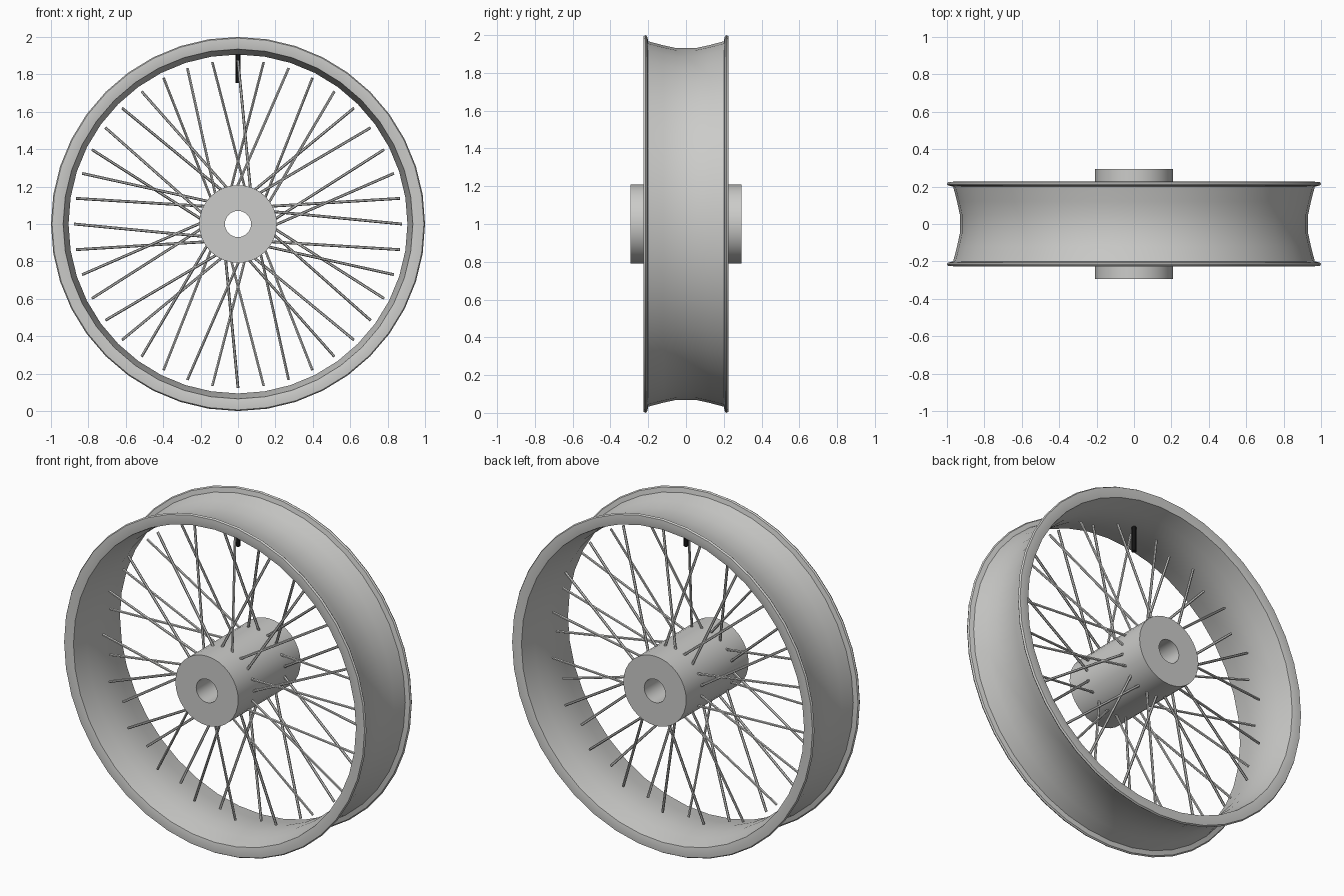
import bpy, bmesh, math
from mathutils import Vector

if "Cube" in bpy.data.objects:
    bpy.data.objects.remove(bpy.data.objects["Cube"])

CENTRE = Vector((0, 0, 1))


def material(name, rgb):
    m = bpy.data.materials.new(name)
    m.diffuse_color = (*rgb, 1)
    m.use_nodes = True
    m.node_tree.nodes["Principled BSDF"].inputs["Base Color"].default_value = m.diffuse_color
    return m


metal = material("light_grey_metal", (0.6, 0.6, 0.585))
rubber = material("black_rubber", (0.012, 0.012, 0.012))


def finish(name, bm, mat, angle=35):
    bmesh.ops.recalc_face_normals(bm, faces=bm.faces)
    mesh = bpy.data.meshes.new(name)
    bm.to_mesh(mesh)
    bm.free()
    ob = bpy.data.objects.new(name, mesh)
    mesh.materials.append(mat)
    bpy.context.collection.objects.link(ob)
    bpy.ops.object.select_all(action='DESELECT')
    ob.select_set(True)
    bpy.context.view_layer.objects.active = ob
    bpy.ops.object.shade_smooth_by_angle(angle=math.radians(angle))
    return ob


def polar(r, a, y):
    return CENTRE + Vector((r * math.cos(a), y, r * math.sin(a)))


def lathe(name, profile, sides, mat):
    """Revolve a closed (y, radius) loop around the wheel axle."""
    bm = bmesh.new()
    rings = [[bm.verts.new(polar(r, math.tau * i / sides, y)) for y, r in profile]
             for i in range(sides)]
    n = len(profile)
    for i in range(sides):
        a, b = rings[i], rings[(i + 1) % sides]
        for j in range(n):
            k = (j + 1) % n
            bm.faces.new((a[j], a[k], b[k], b[j]))
    return finish(name, bm, mat)


def add_rod(bm, p, q, radius, sides):
    d = q - p
    mat = d.to_track_quat('Z', 'Y').to_matrix().to_4x4()
    mat.translation = (p + q) / 2
    bmesh.ops.create_cone(bm, cap_ends=True, segments=sides, radius1=radius,
                          radius2=radius, depth=d.length, matrix=mat)


# Rim: dished channel with a raised lip on both sides
outer = [(0.05, 0.931), (0.12, 0.946), (0.2, 0.967), (0.206, 0.994), (0.214, 1.0),
         (0.224, 0.994), (0.226, 0.965), (0.22, 0.935)]
inner = [(0.2, 0.931), (0.12, 0.917), (0.05, 0.906)]
half = outer + inner
lathe("rim", half + [(-y, r) for y, r in reversed(half)], 40, metal)

# Hub with an open axle bore
lathe("hub", [(-0.295, 0.07), (-0.295, 0.208), (0.295, 0.208), (0.295, 0.07)], 32, metal)

# Spokes: 40, alternating front and back, laced in crossing pairs
bm = bmesh.new()
for k in range(40):
    tip = math.radians(9 * k)
    lean = math.radians(20 if k % 4 < 2 else -20)
    side = -1 if k % 2 == 0 else 1
    add_rod(bm, polar(0.195, tip + lean, 0.15 * side), polar(0.876, tip, 0.025 * side), 0.0075, 6)
finish("spokes", bm, metal)

# Valve stem hanging inside the top of the rim
bm = bmesh.new()
add_rod(bm, polar(0.755, math.pi / 2, 0), polar(0.915, math.pi / 2, 0), 0.014, 10)
finish("valve_stem", bm, rubber)
